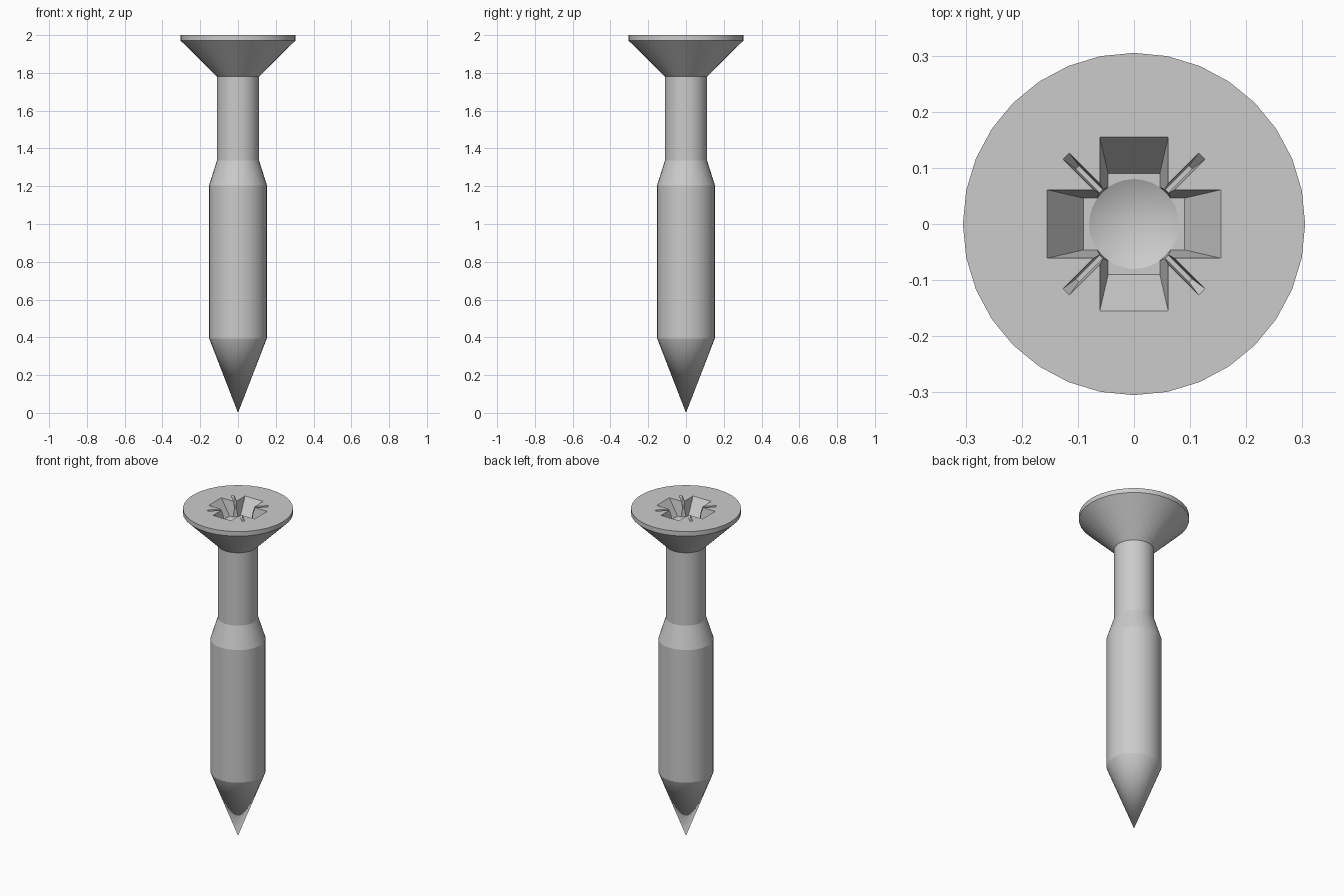
import bpy
import bmesh
from math import cos, sin, pi, radians

if "Cube" in bpy.data.objects:
    bpy.data.objects.remove(bpy.data.objects["Cube"], do_unlink=True)

SIDES = 32
TOP = 2.0
OVER = 0.02      # how far the cutters stick out above the head
FLOOR = 1.912    # rim of the conical recess floor

steel = bpy.data.materials.new("grey steel")
steel.use_nodes = True
steel.diffuse_color = (0.6, 0.6, 0.6, 1)
steel.node_tree.nodes["Principled BSDF"].inputs["Base Color"].default_value = (0.6, 0.6, 0.6, 1)


def make_object(name, bm):
    bmesh.ops.recalc_face_normals(bm, faces=bm.faces)
    mesh = bpy.data.meshes.new(name)
    bm.to_mesh(mesh)
    bm.free()
    mesh.materials.append(steel)
    obj = bpy.data.objects.new(name, mesh)
    bpy.context.collection.objects.link(obj)
    return obj


def loft(name, rings, tip=None):
    """Skin matching rings from bottom to top; the bottom is a tip or a cap."""
    bm = bmesh.new()
    loops = [[bm.verts.new(p) for p in ring] for ring in rings]
    n = len(loops[0])
    for low, high in zip(loops, loops[1:]):
        for i in range(n):
            j = (i + 1) % n
            bm.faces.new((low[i], low[j], high[j], high[i]))
    bm.faces.new(loops[-1])
    if tip is None:
        bm.faces.new(loops[0][::-1])
    else:
        point = bm.verts.new((0, 0, tip))
        for i in range(n):
            bm.faces.new((point, loops[0][(i + 1) % n], loops[0][i]))
    return make_object(name, bm)


def circle(r, z):
    return [(r * cos(2 * pi * i / SIDES), r * sin(2 * pi * i / SIDES), z)
            for i in range(SIDES)]


def tapered_bar(name, length, width, low_length, low_width, low, angle):
    """Bar through the axis, given by half sizes at the head face and at its floor."""
    grow = OVER / (TOP - low)
    length += (length - low_length) * grow
    width += (width - low_width) * grow
    rings = [[(sx * a, sy * b, z) for sx, sy in ((-1, -1), (1, -1), (1, 1), (-1, 1))]
             for a, b, z in ((low_length, low_width, low), (length, width, TOP + OVER))]
    obj = loft(name, rings)
    obj.rotation_euler.z = radians(angle)
    return obj


# Screw body: point, thick shank, taper, neck and countersunk head
profile = [(0.153, 0.395), (0.153, 1.205), (0.112, 1.335), (0.112, 1.78),
           (0.305, 1.972), (0.305, TOP)]
screw = loft("screw_body", [circle(r, z) for r, z in profile], tip=0)

# Drive recess: cross arms, round core with conical floor, thin diagonal slots
cutters = [tapered_bar("cross_cutter", 0.155, 0.061, 0.09, 0.046, FLOOR, a) for a in (0, 90)]
cutters.append(loft("core_cutter", [circle(0.08, FLOOR), circle(0.086, TOP + OVER)],
                    tip=FLOOR - 0.04))
cutters += [tapered_bar("slot_cutter", 0.171, 0.008, 0.143, 0.004, 1.96, a) for a in (45, 135)]

bpy.ops.object.select_all(action="DESELECT")
screw.select_set(True)
bpy.context.view_layer.objects.active = screw
for cutter in cutters:
    cutter.hide_render = True
    mod = screw.modifiers.new("recess", "BOOLEAN")
    mod.operation = "DIFFERENCE"
    mod.solver = "EXACT"
    mod.object = cutter
    bpy.ops.object.modifier_apply(modifier=mod.name)
for cutter in cutters:
    bpy.data.objects.remove(cutter, do_unlink=True)

# Round surfaces smooth, every change of slope crisp
bpy.ops.object.shade_smooth_by_angle(angle=radians(14))
